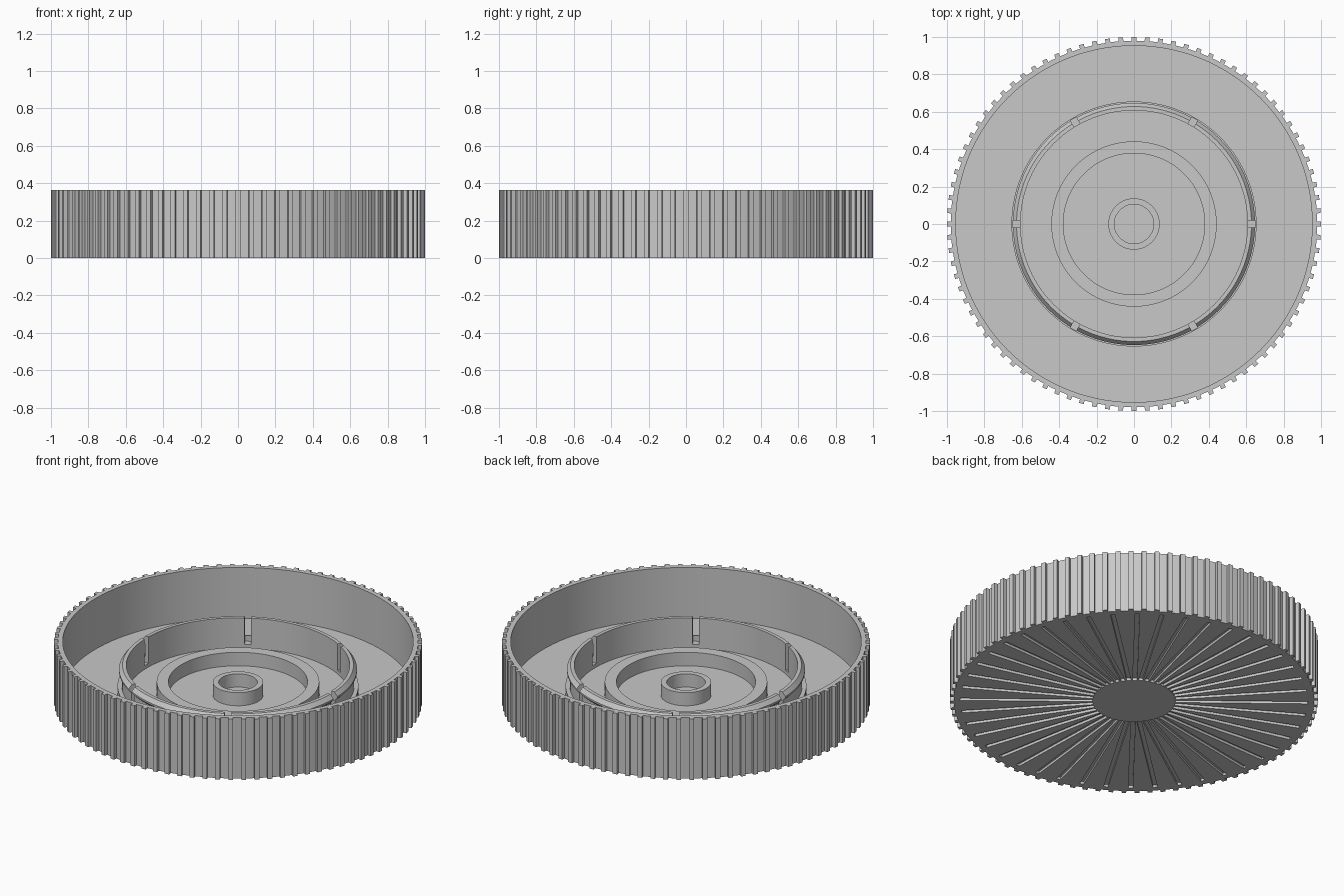
import bpy, bmesh
from math import sin, cos, pi, radians
from mathutils import Matrix, Vector

cube = bpy.data.objects.get("Cube")
if cube:
    bpy.data.objects.remove(cube, do_unlink=True)

grey = bpy.data.materials.new("plain_grey")
grey.use_nodes = True
colour = (0.58, 0.58, 0.58, 1)
grey.diffuse_color = colour
grey.node_tree.nodes["Principled BSDF"].inputs["Base Color"].default_value = colour

HEIGHT = 0.365
INNER_FLOOR = 0.043
OUTER_FLOOR = 0.06
RIBS = 88
SIDES = 120


def make_object(name, bm):
    bmesh.ops.recalc_face_normals(bm, faces=bm.faces)
    mesh = bpy.data.meshes.new(name)
    bm.to_mesh(mesh)
    bm.free()
    mesh.materials.append(grey)
    obj = bpy.data.objects.new(name, mesh)
    bpy.context.collection.objects.link(obj)
    return obj


def smooth(obj):
    bpy.ops.object.select_all(action='DESELECT')
    obj.select_set(True)
    bpy.context.view_layer.objects.active = obj
    bpy.ops.object.shade_smooth_by_angle(angle=radians(30))


def lathe(name, profile):
    """Spin a closed (radius, height) outline; radius 0 becomes a pole."""
    bm = bmesh.new()
    rings = []
    for r, z in profile:
        if r == 0:
            rings.append([bm.verts.new((0, 0, z))] * SIDES)
        else:
            rings.append([bm.verts.new((r * cos(2 * pi * i / SIDES), r * sin(2 * pi * i / SIDES), z))
                          for i in range(SIDES)])
    for a, b in zip(rings, rings[1:] + rings[:1]):
        for i in range(SIDES):
            j = (i + 1) % SIDES
            corners = list(dict.fromkeys((a[i], a[j], b[j], b[i])))
            if len(corners) > 2:
                bm.faces.new(corners)
    return make_object(name, bm)


def radial_boxes(name, count, r0, r1, width, z0, z1, start=0.0):
    bm = bmesh.new()
    size = Vector((r1 - r0, width, z1 - z0))
    centre = Vector(((r0 + r1) / 2, 0, (z0 + z1) / 2))
    for i in range(count):
        turn = Matrix.Rotation(start + 2 * pi * i / count, 4, 'Z')
        bmesh.ops.create_cube(bm, size=1, matrix=turn @ Matrix.Translation(centre) @ Matrix.Diagonal(size).to_4x4())
    return make_object(name, bm)


def cut(obj, cutter):
    """Subtract the cutter, then discard it."""
    cutter.hide_render = True
    mod = obj.modifiers.new("cut", 'BOOLEAN')
    mod.operation = 'DIFFERENCE'
    mod.solver = 'EXACT'
    mod.object = cutter
    bpy.ops.object.select_all(action='DESELECT')
    obj.select_set(True)
    bpy.context.view_layer.objects.active = obj
    bpy.ops.object.modifier_apply(modifier=mod.name)
    bpy.data.objects.remove(cutter, do_unlink=True)


# Shallow dish with a slightly sunken centre and radial grooves underneath
dish = lathe("dish", [
    (0, 0), (0.98, 0), (0.98, HEIGHT), (0.953, HEIGHT), (0.953, OUTER_FLOOR),
    (0.61, OUTER_FLOOR), (0.61, INNER_FLOOR), (0, INNER_FLOOR)])
cut(dish, radial_boxes("groove_cutter", RIBS // 2, 0.225, 0.945, 0.024, -0.02, 0.015, pi / RIBS))
smooth(dish)

# Grip ribs around the outer wall, one on each axis
radial_boxes("grip_ribs", RIBS, 0.97, 1.0, 0.026, 0, HEIGHT)

# Snap ring: hooked lip on top, thin collar at the foot, six slots
snap_ring = lathe("snap_ring", [
    (0.607, INNER_FLOOR - 0.005), (0.655, INNER_FLOOR - 0.005), (0.655, 0.1), (0.632, 0.1),
    (0.632, 0.175), (0.647, 0.19), (0.647, 0.2), (0.628, 0.224), (0.607, 0.224)])
cut(snap_ring, radial_boxes("slot_cutter", 6, 0.58, 0.649, 0.036, OUTER_FLOOR + 0.005, 0.3))
smooth(snap_ring)


# Raised rings on the floor
def floor_ring(name, inner, outer, top):
    smooth(lathe(name, [(inner, INNER_FLOOR - 0.005), (outer, INNER_FLOOR - 0.005), (outer, top), (inner, top)]))


floor_ring("middle_ring", 0.378, 0.442, 0.124)
floor_ring("hub", 0.105, 0.137, 0.122)
